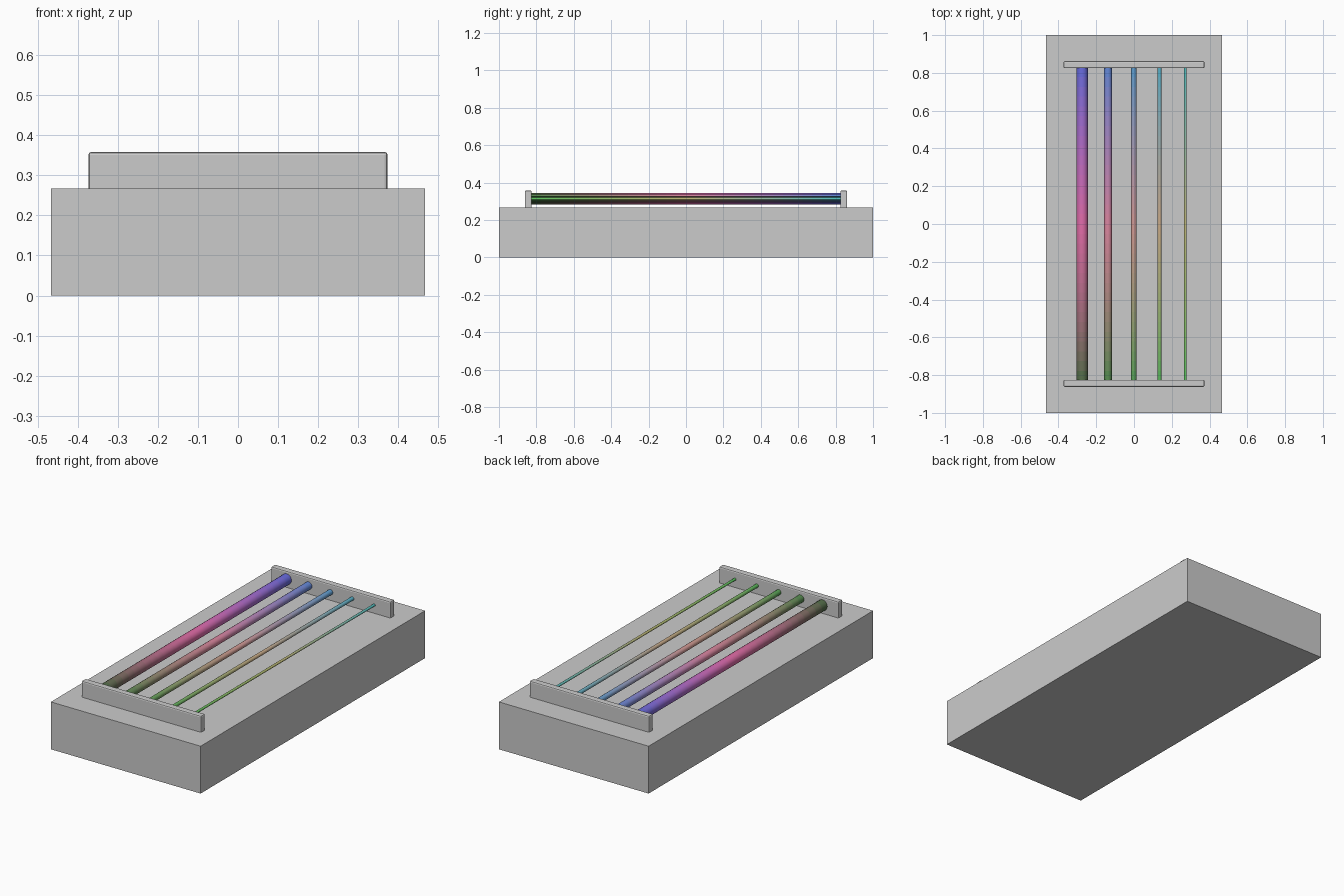
import bpy, bmesh, math
from mathutils import Vector

if "Cube" in bpy.data.objects:
    bpy.data.objects.remove(bpy.data.objects["Cube"])

BANDS, SIDES = 32, 16
HALF_LEN, AXIS_Z = 0.83, 0.314


def box(name, lo, hi, bevel=0.0):
    lo, hi = Vector(lo), Vector(hi)
    bm = bmesh.new()
    bmesh.ops.create_cube(bm, size=1)
    for v in bm.verts:
        v.co = (lo + hi) / 2 + v.co * (hi - lo)
    if bevel:
        edges = [e for e in bm.edges if any(v.co.z > lo.z + 1e-4 for v in e.verts)]
        bmesh.ops.bevel(bm, geom=edges, offset=bevel, segments=2, profile=0.5,
                        affect='EDGES', clamp_overlap=True)
    return finish(name, bm)


def finish(name, bm):
    bmesh.ops.recalc_face_normals(bm, faces=bm.faces)
    me = bpy.data.meshes.new(name)
    bm.to_mesh(me)
    bm.free()
    ob = bpy.data.objects.new(name, me)
    bpy.context.collection.objects.link(ob)
    return ob


def lerp3(a, b, c, t):
    # front colour -> middle colour -> back colour
    p, q, s = (a, b, t * 2) if t < 0.5 else (b, c, t * 2 - 1)
    return Vector(p).lerp(Vector(q), s)


def string(name, x, r, front, mid, back):
    bm = bmesh.new()
    rings = []
    for i in range(BANDS + 1):
        y = -HALF_LEN + 2 * HALF_LEN * i / BANDS
        rings.append([bm.verts.new((x + r * math.cos(2 * math.pi * k / SIDES), y,
                                    AXIS_Z + r * math.sin(2 * math.pi * k / SIDES)))
                      for k in range(SIDES)])
    for i in range(BANDS):
        for k in range(SIDES):
            n = (k + 1) % SIDES
            f = bm.faces.new((rings[i][k], rings[i][n], rings[i + 1][n], rings[i + 1][k]))
            f.material_index = i
            f.smooth = True
    bm.faces.new(rings[0]).material_index = 0
    bm.faces.new(rings[-1]).material_index = BANDS - 1
    ob = finish(name, bm)
    for i in range(BANDS):
        m = bpy.data.materials.new(f"{name}_band_{i}")
        m.diffuse_color = (*lerp3(front, mid, back, (i + 0.5) / BANDS), 1)
        m.use_nodes = True
        m.node_tree.nodes["Principled BSDF"].inputs["Base Color"].default_value = m.diffuse_color
        ob.data.materials.append(m)


# Body slab
box("body", (-0.467, -1, 0), (0.467, 1, 0.267))

# Bridge rails at both ends
box("front_rail", (-0.373, -0.862, 0.262), (0.373, -0.825, 0.358), 0.007)
box("back_rail", (-0.373, 0.825, 0.262), (0.373, 0.862, 0.358), 0.007)

# Strings, thick to thin, colours blended between the two outer strings
thick = ((0.07, 0.16, 0.06), (0.78, 0.15, 0.40), (0.12, 0.15, 0.75))
thin = ((0.10, 0.58, 0.12), (0.55, 0.50, 0.20), (0.08, 0.55, 0.56))
radii = (0.030, 0.0215, 0.0150, 0.0105, 0.0070)
for i, r in enumerate(radii):
    cols = [Vector(a).lerp(Vector(b), i / 4) for a, b in zip(thick, thin)]
    string(f"string_{i + 1}", -0.274 + 0.1365 * i, r, *cols)
